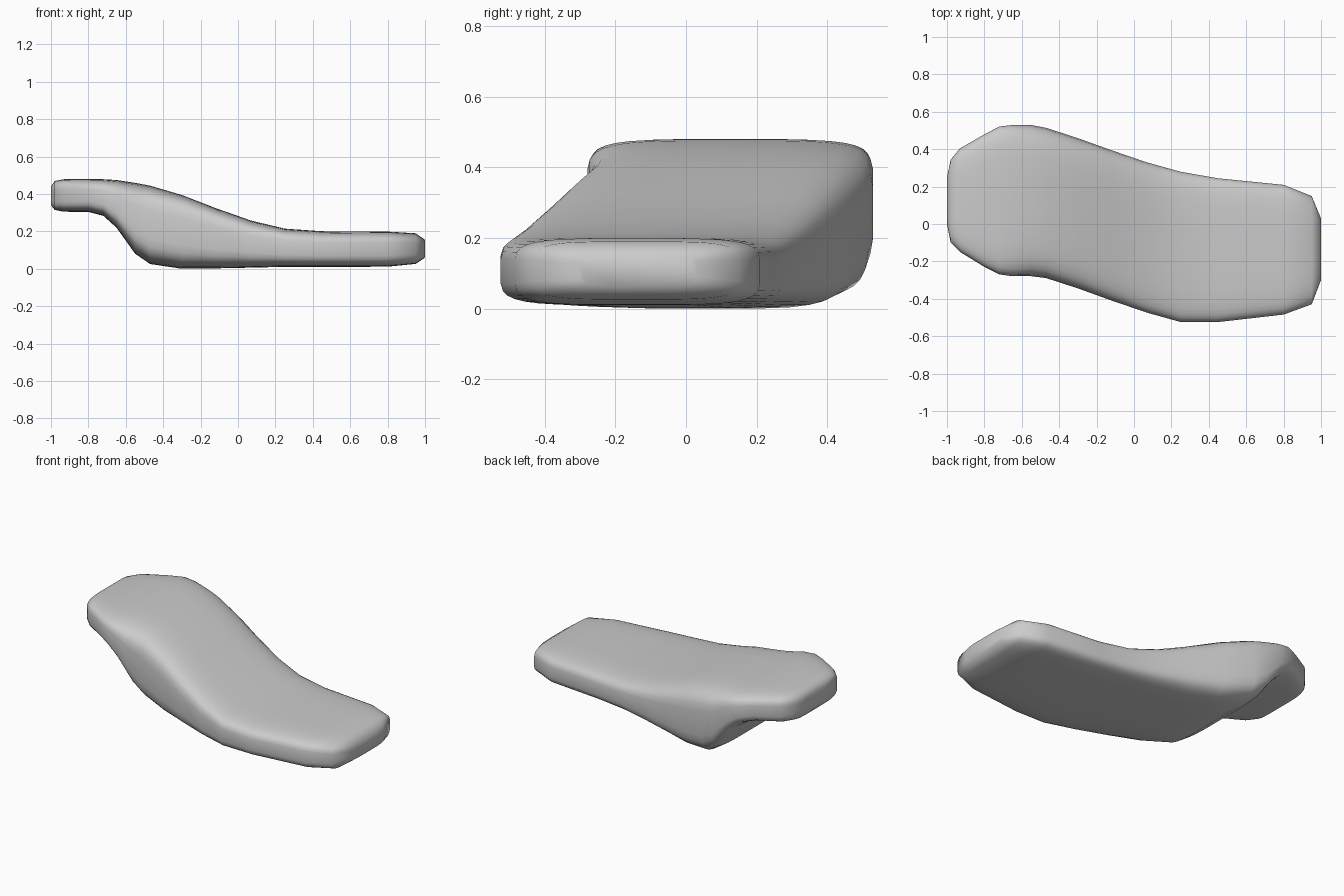
import bpy, bmesh
from math import sin, cos, tau, copysign

# Cross-sections along the body: x, y min, y max, z min, z max
sections = [
    (-1.00, 0.00, 0.25, 0.340, 0.440),
    (-0.98, -0.10, 0.345, 0.315, 0.470),
    (-0.93, -0.15, 0.405, 0.305, 0.479),
    (-0.80, -0.23, 0.48, 0.304, 0.480),
    (-0.72, -0.27, 0.522, 0.283, 0.479),
    (-0.65, -0.28, 0.53, 0.220, 0.475),
    (-0.55, -0.28, 0.53, 0.080, 0.460),
    (-0.47, -0.29, 0.515, 0.025, 0.445),
    (-0.30, -0.345, 0.46, 0.000, 0.395),
    (-0.12, -0.41, 0.395, 0.002, 0.325),
    (0.07, -0.475, 0.33, 0.006, 0.258),
    (0.25, -0.525, 0.28, 0.010, 0.215),
    (0.45, -0.525, 0.245, 0.010, 0.201),
    (0.80, -0.485, 0.21, 0.011, 0.199),
    (0.95, -0.43, 0.15, 0.026, 0.190),
    (1.00, -0.30, 0.03, 0.060, 0.155),
]
SIDES = 32


def soft(v, n=4.6):
    return copysign(abs(v) ** (2 / n), v)


# Rounded-rectangle loft with closed ends
bm = bmesh.new()
rings = []
for x, y0, y1, z0, z1 in sections:
    ring = []
    for i in range(SIDES):
        a = tau * (i + 0.5) / SIDES
        ring.append(bm.verts.new((x,
                                  (y0 + y1) / 2 + (y1 - y0) / 2 * soft(cos(a)),
                                  (z0 + z1) / 2 + (z1 - z0) / 2 * soft(sin(a)))))
    rings.append(ring)
for r, s in zip(rings, rings[1:]):
    for i in range(SIDES):
        j = (i + 1) % SIDES
        bm.faces.new((r[i], r[j], s[j], s[i]))
bm.faces.new(rings[0])
bm.faces.new(rings[-1])
bmesh.ops.recalc_face_normals(bm, faces=bm.faces)
for f in bm.faces:
    f.smooth = True

mesh = bpy.data.meshes.new("curved_slab")
bm.to_mesh(mesh)
bm.free()
slab = bpy.data.objects.new("curved_slab", mesh)
bpy.context.collection.objects.link(slab)
